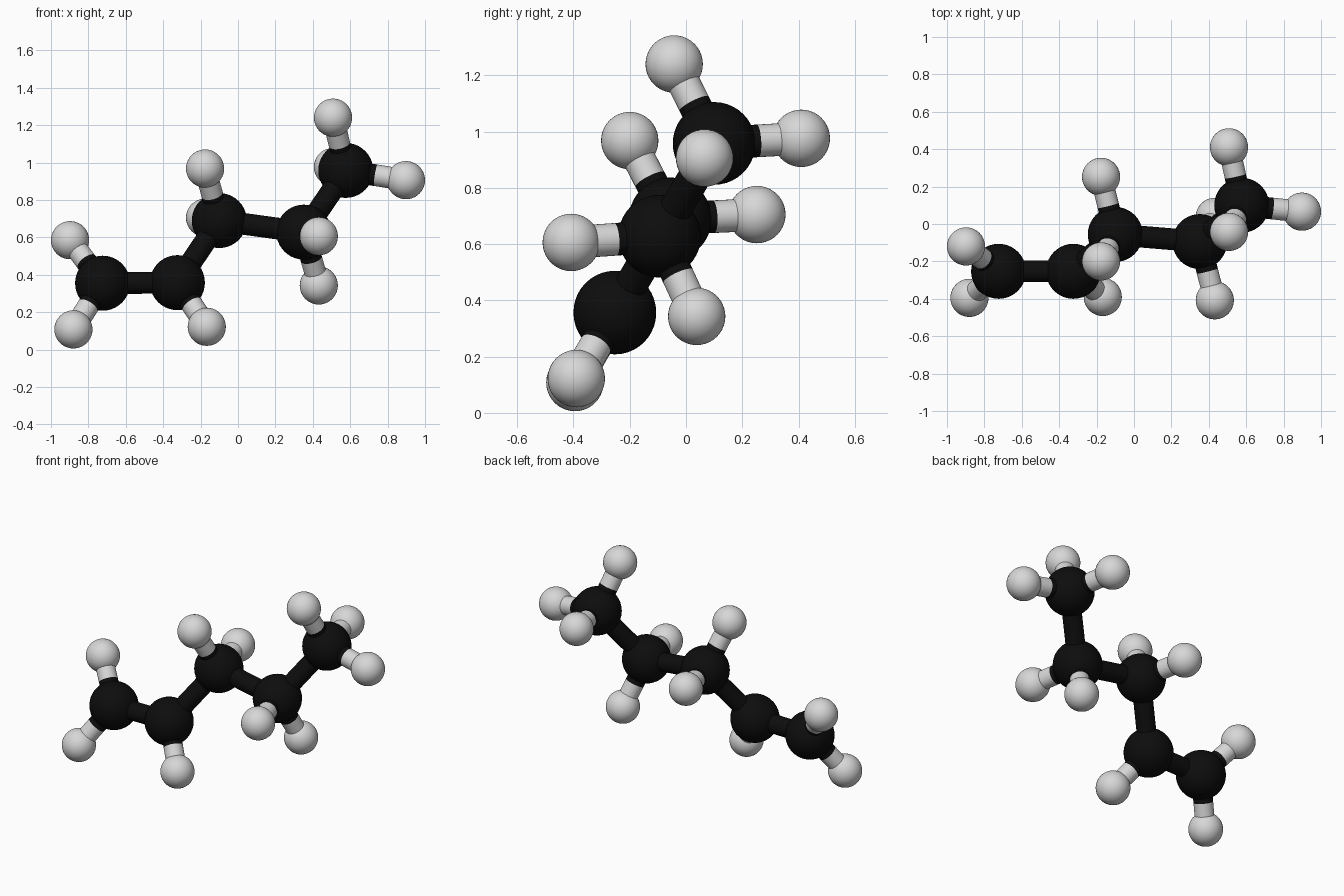
import bpy
from mathutils import Vector

if "Cube" in bpy.data.objects:
    bpy.data.objects.remove(bpy.data.objects["Cube"])

CARBON_R, HYDROGEN_R, BOND_R = 0.147, 0.102, 0.058


def material(name, value):
    m = bpy.data.materials.new(name)
    m.diffuse_color = (value, value, value, 1)
    m.use_nodes = True
    m.node_tree.nodes["Principled BSDF"].inputs["Base Color"].default_value = m.diffuse_color
    return m


BLACK = material("carbon black", 0.004)
WHITE = material("hydrogen light grey", 0.68)


def finish(name, mat):
    ob = bpy.context.object
    ob.name = name
    ob.data.materials.append(mat)
    bpy.ops.object.shade_smooth_by_angle()


def atom(name, pos, radius, mat):
    bpy.ops.mesh.primitive_uv_sphere_add(segments=40, ring_count=20, radius=radius, location=pos)
    finish(name, mat)


def rod(name, a, b, mat):
    a, b = Vector(a), Vector(b)
    bpy.ops.mesh.primitive_cylinder_add(vertices=32, radius=BOND_R, depth=(b - a).length,
                                        location=(a + b) / 2)
    bpy.context.object.rotation_euler = (b - a).to_track_quat('Z', 'Y').to_euler()
    finish(name, mat)


# Carbon chain, each carbon with its hydrogens
chain = [
    ((-0.724, -0.253, 0.355), [(-0.898, -0.12, 0.585), (-0.88, -0.395, 0.108)]),
    ((-0.324, -0.253, 0.358), [(-0.167, -0.39, 0.122)]),
    ((-0.100, -0.056, 0.690), [(-0.176, -0.20, 0.968), (-0.176, 0.252, 0.705)]),
    ((0.352, -0.094, 0.628), [(0.432, -0.408, 0.606), (0.432, 0.038, 0.343)]),
    ((0.576, 0.100, 0.958), [(0.508, -0.042, 1.24), (0.898, 0.066, 0.906), (0.508, 0.41, 0.976)]),
]

for i, (c, hydrogens) in enumerate(chain, 1):
    atom(f"carbon_{i}", c, CARBON_R, BLACK)
    # Bond to the next carbon
    if i < len(chain):
        rod(f"carbon_bond_{i}", c, chain[i][0], BLACK)
    # Hydrogens on two-coloured bonds, split half way
    for j, h in enumerate(hydrogens, 1):
        mid = (Vector(c) + Vector(h)) / 2
        atom(f"hydrogen_{i}_{j}", h, HYDROGEN_R, WHITE)
        rod(f"bond_carbon_half_{i}_{j}", c, mid, BLACK)
        rod(f"bond_hydrogen_half_{i}_{j}", mid, h, WHITE)
